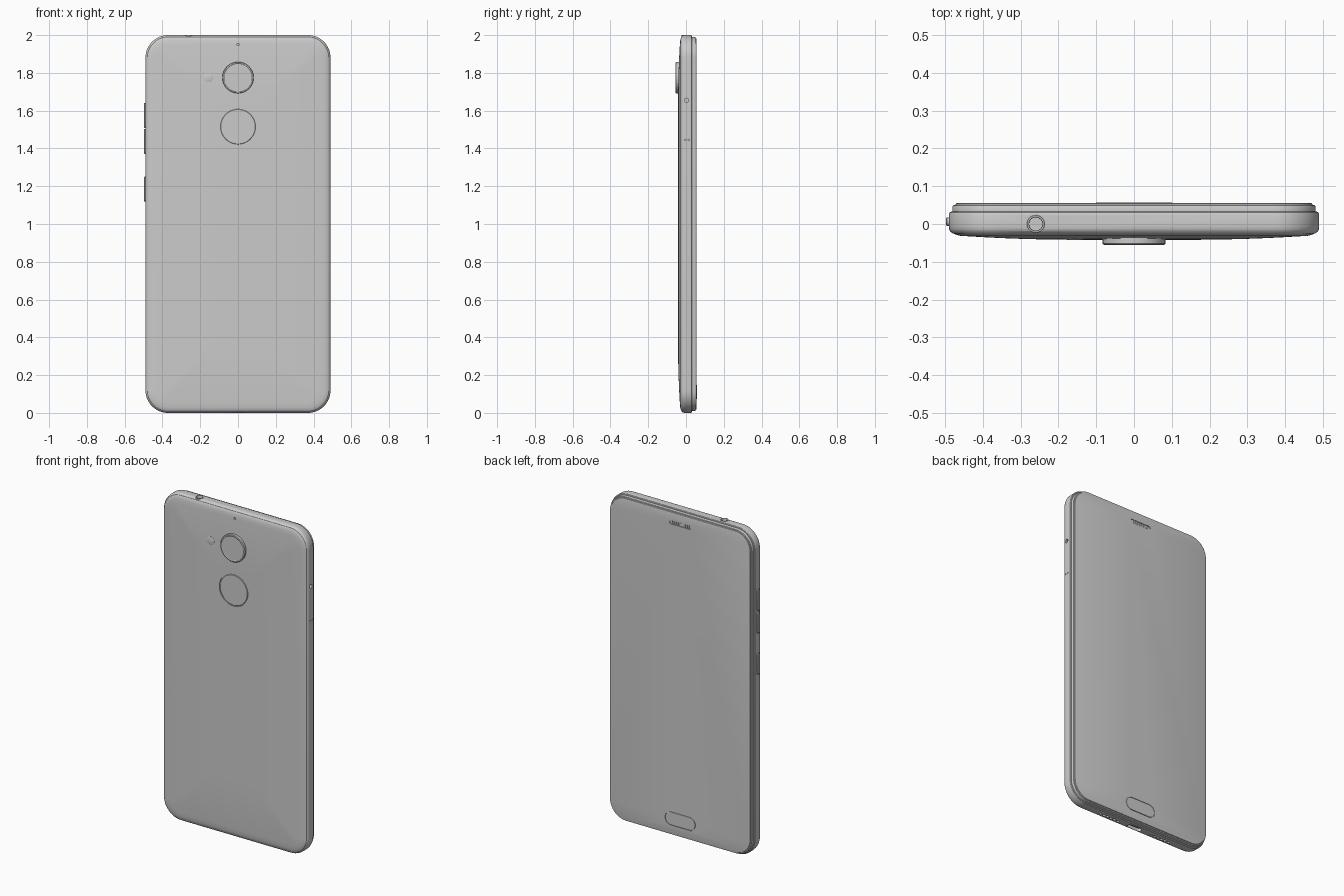
import bpy, bmesh, math

if "Cube" in bpy.data.objects:
    bpy.data.objects.remove(bpy.data.objects["Cube"])


def rrect(hw, hh, r, d, n):
    """Rounded rectangle outline, inset by d."""
    hw, hh = hw - d, hh - d
    r = min(max(r - d, min(0.02, hw, hh)), hw, hh)
    pts = []
    for k, (sx, sy) in enumerate([(1, 1), (-1, 1), (-1, -1), (1, -1)]):
        for i in range(n + 1):
            a = math.pi / 2 * (k + i / n)
            pts.append((sx * (hw - r) + r * math.cos(a), sy * (hh - r) + r * math.sin(a)))
    return pts


def place(axis, c, u, v, d):
    """u, v lie in the face; d is the absolute depth along the axis."""
    if axis == 'y':
        return (c[0] + u, d, c[1] + v)
    if axis == 'x':
        return (d, c[0] + u, c[1] + v)
    return (c[0] + u, c[1] + v, d)


def add_loft(bm, axis, c, size, profile, n=12):
    """Closed solid from rounded outlines; profile = [(inset, depth), ...]."""
    rings = [[bm.verts.new(place(axis, c, u, v, d)) for u, v in rrect(*size, inset, n)]
             for inset, d in profile]
    m = len(rings[0])
    for a, b in zip(rings, rings[1:]):
        for i in range(m):
            j = (i + 1) % m
            bm.faces.new((a[i], a[j], b[j], b[i]))
    bm.faces.new(rings[0][::-1])
    bm.faces.new(rings[-1])


def finish(name, bm):
    bmesh.ops.remove_doubles(bm, verts=bm.verts, dist=1e-5)
    bmesh.ops.recalc_face_normals(bm, faces=bm.faces)
    me = bpy.data.meshes.new(name)
    bm.to_mesh(me)
    bm.free()
    ob = bpy.data.objects.new(name, me)
    bpy.context.collection.objects.link(ob)
    return ob


def activate(ob):
    bpy.ops.object.select_all(action='DESELECT')
    ob.select_set(True)
    bpy.context.view_layer.objects.active = ob


def smooth(ob):
    activate(ob)
    bpy.ops.object.shade_smooth_by_angle(angle=math.radians(25))


def part(name, axis, c, size, profile, n=12, cuts=()):
    bm = bmesh.new()
    add_loft(bm, axis, c, size, profile, n)
    ob = finish(name, bm)
    if cuts:
        bm = bmesh.new()
        for cut in cuts:
            add_loft(bm, *cut)
        cutter = finish(name + "_cutter", bm)
        cutter.hide_render = True
        mod = ob.modifiers.new("holes", 'BOOLEAN')
        mod.operation, mod.solver, mod.object = 'DIFFERENCE', 'EXACT', cutter
        activate(ob)
        bpy.ops.object.modifier_apply(modifier=mod.name)
        bpy.data.objects.remove(cutter)
    smooth(ob)
    return ob


def disc(r):
    return (r, r, r)


def back_y(d):
    """Gently domed back: depth at distance d from the edge."""
    t = min(1, d / 0.35)
    return -0.029 - 0.013 * (1 - (1 - t) ** 2)


OUTLINE = (0.49, 1.0, 0.12)
MID = 0.003

# Body: domed back, seam, metal frame and bezel step
profile = [(d, back_y(d)) for d in (0.35, 0.27, 0.2, 0.14, 0.09, 0.055, 0.03)]
profile += [(0.018, -0.028), (0.012, -0.025), (0.010, -0.025), (0.004, -0.020), (0.001, -0.014),
            (0, -0.006), (0, 0.024), (0.002, 0.030), (0.006, 0.033), (0.009, 0.033),
            (0.009, 0.044), (0.011, 0.049), (0.014, 0.050), (0.03, 0.050)]
holes = [
    ('y', (0, 1.515), disc(0.097), [(0, -0.07), (0, -0.036)], 16),         # sensor
    ('z', (-0.26, 0), disc(0.0225), [(0, 1.92), (0, 2.1)], 8),             # audio jack
    ('z', (0, MID), (0.048, 0.016, 0.014), [(0, -0.1), (0, 0.05)], 6),     # charging port
    ('x', (MID, 1.655), disc(0.011), [(0, 0.46), (0, 0.6)], 5),            # tray pinhole
    ('y', (0, 1.95), disc(0.006), [(0, -0.07), (0, -0.015)], 4),           # rear microphone
]
for y in (-0.005, 0.014):
    holes.append(('x', (y, 1.445), disc(0.004), [(0, 0.47), (0, 0.6)], 3))
for s in (-1, 1):
    for i in range(6):
        holes.append(('z', (s * (0.12 + 0.025 * i), MID), disc(0.008),
                      [(0, -0.1), (0, 0.03)], 3))
part("phone_body", 'y', (0, 1), OUTLINE, profile, 14, holes)

# Front glass with cut-outs for earpiece and home button
HOME, EAR = (0, 0.11), (0, 1.92)
part("front_glass", 'y', (0, 1), OUTLINE,
     [(0.017, 0.046), (0.017, 0.051), (0.019, 0.0545), (0.023, 0.0555)], 14,
     [('y', HOME, (0.103, 0.041, 0.041), [(0, 0.051), (0, 0.07)], 12),
      ('y', EAR, (0.072, 0.011, 0.011), [(0, 0.051), (0, 0.07)], 6)])
part("home_button", 'y', HOME, (0.1, 0.038, 0.038),
     [(0, 0.05), (0, 0.0562), (0.002, 0.0572)])

# Earpiece grille bars
bm = bmesh.new()
for i in range(9):
    add_loft(bm, 'y', (EAR[0] - 0.056 + 0.014 * i, EAR[1]), (0.003, 0.011, 0.0005),
             [(0, 0.05), (0, 0.0545)], 1)
smooth(finish("earpiece_grille", bm))

# Rear camera: raised rim with a slightly sunken lens
part("camera", 'y', (0, 1.775), disc(0.083),
     [(0, -0.03), (0, -0.052), (0.002, -0.0545), (0.005, -0.0555), (0.008, -0.0555),
      (0.011, -0.0535), (0.07, -0.0535)], 16)

# Fingerprint sensor, sitting in its groove
part("fingerprint_sensor", 'y', (0, 1.515), disc(0.093),
     [(0, -0.034), (0, -0.040), (0.002, -0.0415), (0.08, -0.0415)], 16)

# Flash lens
part("flash", 'y', (-0.157, 1.775), disc(0.025),
     [(0, -0.03), (0, -0.0405), (0.003, -0.0418), (0.02, -0.0418)], 8)

# Audio jack sleeve
part("audio_jack_sleeve", 'z', (-0.26, 0), disc(0.0235),
     [(0, 1.93), (0, 2.0), (0.001, 2.001), (0.005, 2.001), (0.006, 1.995), (0.006, 1.94)], 8)

# Charging port tongue
part("charging_tongue", 'z', (0, MID), (0.036, 0.005, 0.002), [(0, 0.055), (0, 0.012)], 2)

# Side buttons
for name, z, hh in (("volume_up_button", 1.575, 0.066), ("volume_down_button", 1.437, 0.066),
                    ("power_button", 1.185, 0.066)):
    part(name, 'x', (0.006, z), (0.011, hh, 0.008),
         [(0, -0.475), (0, -0.495), (0.002, -0.4975)], 6)
